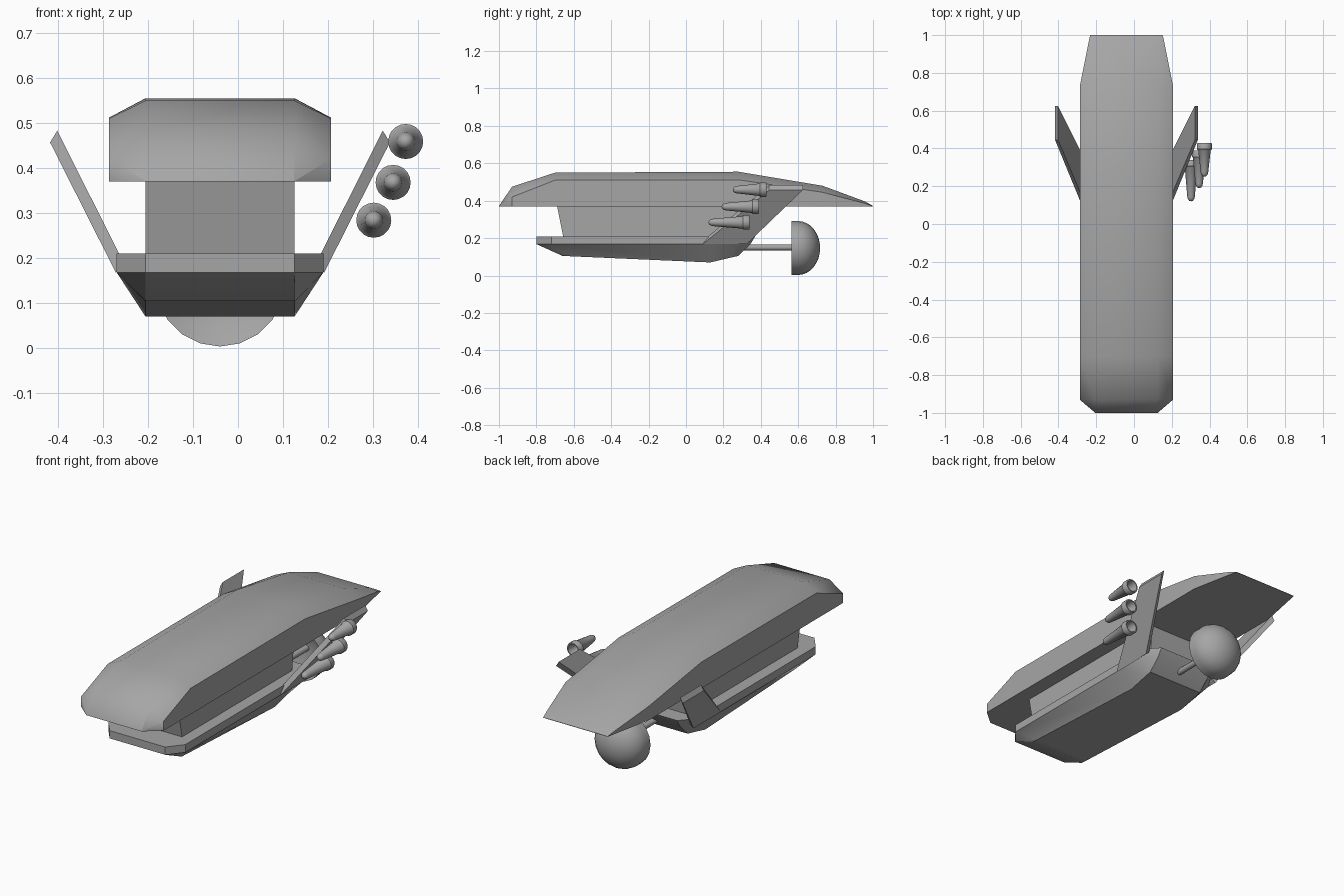
import bpy, bmesh, math
from mathutils import Vector

cube = bpy.data.objects.get("Cube")
if cube:
    bpy.data.objects.remove(cube, do_unlink=True)

CX = -0.04  # centre line of the craft

grey = bpy.data.materials.new("plain grey")
grey.use_nodes = True
grey.diffuse_color = (0.38, 0.38, 0.38, 1)
grey.node_tree.nodes["Principled BSDF"].inputs["Base Color"].default_value = grey.diffuse_color


def loft(name, rings, smooth=None):
    """Skin closed rings of equal length and cap both ends."""
    bm = bmesh.new()
    loops = [[bm.verts.new(p) for p in ring] for ring in rings]
    n = len(loops[0])
    for a, b in zip(loops, loops[1:]):
        for i in range(n):
            j = (i + 1) % n
            bm.faces.new((a[i], a[j], b[j], b[i]))
    bm.faces.new(loops[0])
    bm.faces.new(loops[-1])
    bmesh.ops.remove_doubles(bm, verts=bm.verts, dist=0.0005)
    bmesh.ops.recalc_face_normals(bm, faces=bm.faces)
    mesh = bpy.data.meshes.new(name)
    bm.to_mesh(mesh)
    bm.free()
    mesh.materials.append(grey)
    obj = bpy.data.objects.new(name, mesh)
    bpy.context.collection.objects.link(obj)
    if smooth:
        bpy.ops.object.select_all(action='DESELECT')
        obj.select_set(True)
        bpy.context.view_layer.objects.active = obj
        bpy.ops.object.shade_smooth_by_angle(angle=math.radians(smooth))
    return obj


def lathe(name, centre, profile, sides, smooth):
    """Turn (radius, y) points about an axis running front to back."""
    x, z = centre
    angles = [math.tau * i / sides for i in range(sides)]
    rings = [[(x + r * math.sin(a), y, z - r * math.cos(a)) for a in angles]
             for r, y in profile]
    return loft(name, rings, smooth)


# Canopy: y, lower half width, shoulder height, top half width, top height
def canopy_ring(y, w, shoulder, tw, top):
    half = [(w, 0.37), (w, shoulder), (tw, top)]
    return ([(CX + x, y, z) for x, z in half]
            + [(CX - x, y, z) for x, z in reversed(half)])


loft("canopy", [canopy_ring(*s) for s in (
    (-1.0, 0.165, 0.371, 0.165, 0.372),
    (-0.93, 0.247, 0.42, 0.165, 0.475),
    (-0.70, 0.247, 0.51, 0.166, 0.55),
    (0.28, 0.247, 0.512, 0.166, 0.555),
    (0.73, 0.247, 0.445, 0.166, 0.48),
    (0.96, 0.201, 0.385, 0.155, 0.395),
    (1.0, 0.192, 0.371, 0.15, 0.372))], 40)

# Neck between hull and canopy
loft("neck", [[(CX + s * 0.166, y, z) for s, y in
               ((-1, y0), (1, y0), (1, y1), (-1, y1))]
              for z, y0, y1 in ((0.20, -0.655, 0.28), (0.375, -0.69, 0.30))])


# Hull: outline with clipped corners over a narrower sloping belly
def hull_ring(stations):
    return ([(CX + w, y, z) for y, w, z in stations]
            + [(CX - w, y, z) for y, w, z in reversed(stations)])


def hull_rim(z, rear):
    return hull_ring([(-0.80, 0.166, z), (-0.72, 0.23, z), (0.13, 0.23, z),
                      (rear - 0.07, 0.23, z), (rear, 0.166, z)])


belly = hull_ring([(-0.66, 0.166, 0.105), (-0.62, 0.166, 0.103),
                   (0.13, 0.166, 0.07), (0.24, 0.166, 0.096),
                   (0.28, 0.166, 0.105)])
loft("hull", [hull_rim(0.21, 0.37), hull_rim(0.168, 0.345), belly], 25)

# Swept wings leaning outward
for side, label in ((1, "left"), (-1, "right")):
    def edge(y_root, y_tip):
        return [(CX + side * x, y, z) for x, y, z in
                ((0.232, y_root, 0.168), (0.378, y_tip, 0.457),
                 (0.362, y_tip, 0.483), (0.212, y_root, 0.185))]
    loft(label + "_wing", [edge(0.09, 0.445), edge(0.325, 0.625)])

# Dish with a hollow front, carried on a rod behind the hull
dome = [(0.144 * math.cos(t), 0.60 + 0.117 * math.sin(t))
        for t in (math.pi / 2 * i / 8 for i in range(8))]
lathe("dish", (CX, 0.147),
      [(0.0002, 0.65), (0.136, 0.567), (0.144, 0.565)] + dome + [(0.0002, 0.717)],
      20, 30)
lathe("dish_rod", (CX, 0.15), [(0.016, 0.22), (0.016, 0.66)], 12, 40)

# Three rockets with a rounded nose and a hollow flared nozzle
for i, (x, z, nose, tail) in enumerate((
        (0.373, 0.459, 0.25, 0.43),
        (0.345, 0.368, 0.19, 0.39),
        (0.302, 0.284, 0.12, 0.34))):
    lathe("rocket_%d" % (i + 1), (x, z), [
        (0.0002, nose), (0.010, nose + 0.003), (0.017, nose + 0.012),
        (0.020, nose + 0.025), (0.033, tail - 0.04), (0.039, tail - 0.034),
        (0.039, tail - 0.005), (0.036, tail), (0.030, tail),
        (0.020, tail - 0.06)], 20, 40)
